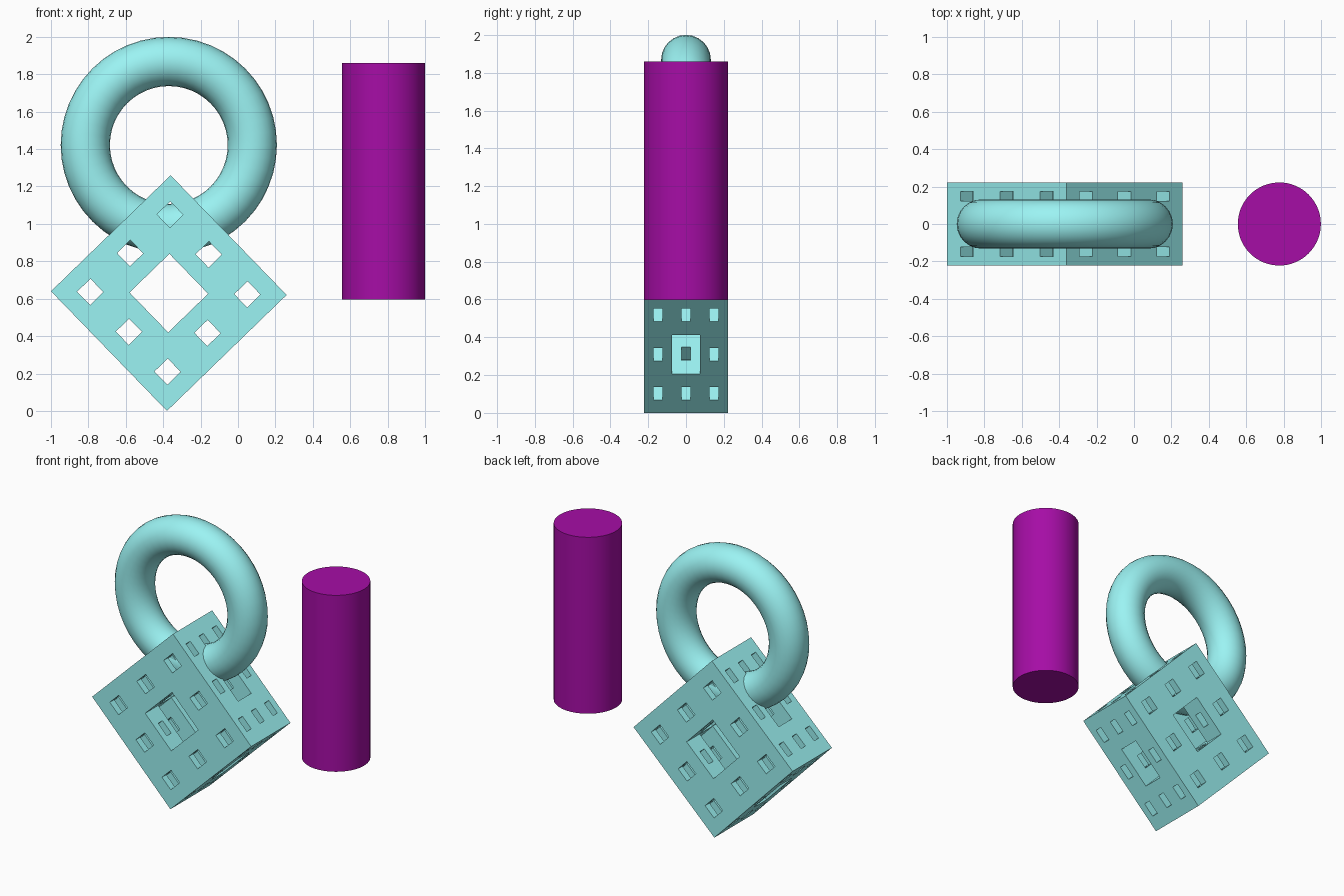
import bpy, bmesh
from math import radians
from itertools import product
from mathutils import Vector

if "Cube" in bpy.data.objects:
    bpy.data.objects.remove(bpy.data.objects["Cube"])


def paint(obj, name, color):
    mat = bpy.data.materials.get(name) or bpy.data.materials.new(name)
    mat.diffuse_color = (*color, 1)
    mat.use_nodes = True
    mat.node_tree.nodes["Principled BSDF"].inputs["Base Color"].default_value = mat.diffuse_color
    obj.data.materials.append(mat)


AQUA = ("aqua", (0.33, 0.90, 0.90))
PURPLE = ("purple", (0.38, 0.004, 0.38))
N = 9


def solid(c):
    # a cell is removed when two of its base-3 digits are the middle one, at either level
    if min(c) < 0 or max(c) >= N:
        return False
    return all(sum((v // s) % 3 == 1 for v in c) < 2 for s in (1, 3))


# Perforated fractal block: only the exposed cell faces, on a 9x9x9 grid
bm = bmesh.new()
verts = {}


def vert(p):
    if p not in verts:
        verts[p] = bm.verts.new([v / N - 0.5 for v in p])
    return verts[p]


for c in product(range(N), repeat=3):
    if not solid(c):
        continue
    for axis, side in product(range(3), (0, 1)):
        n = list(c)
        n[axis] += 2 * side - 1
        if solid(n):
            continue
        u, v = (axis + 1) % 3, (axis + 2) % 3
        quad = []
        for du, dv in ((0, 0), (1, 0), (1, 1), (0, 1)):
            p = list(c)
            p[axis] += side
            p[u] += du
            p[v] += dv
            quad.append(vert(tuple(p)))
        bm.faces.new(quad if side else quad[::-1])
bmesh.ops.scale(bm, vec=Vector((0.891, 0.444, 0.891)), verts=bm.verts)
mesh = bpy.data.meshes.new("perforated_block")
bm.to_mesh(mesh)
bm.free()
block = bpy.data.objects.new("perforated_block", mesh)
bpy.context.collection.objects.link(block)
block.location = (-0.37, 0, 0.63)
block.rotation_euler = (0, radians(-44.1), 0)
paint(block, *AQUA)

# Ring threaded through the top of the block
bpy.ops.mesh.primitive_torus_add(major_segments=48, minor_segments=24, major_radius=0.4465,
                                 minor_radius=0.1315, location=(-0.37, 0, 1.422),
                                 rotation=(radians(90), 0, 0))
ring = bpy.context.object
ring.name = "ring"
bpy.ops.object.shade_smooth()
paint(ring, *AQUA)

# Separate upright cylinder
bpy.ops.mesh.primitive_cylinder_add(vertices=64, radius=0.222, depth=1.263,
                                    location=(0.777, 0, 1.228))
column = bpy.context.object
column.name = "column"
bpy.ops.object.shade_smooth_by_angle(angle=radians(40))
paint(column, *PURPLE)
